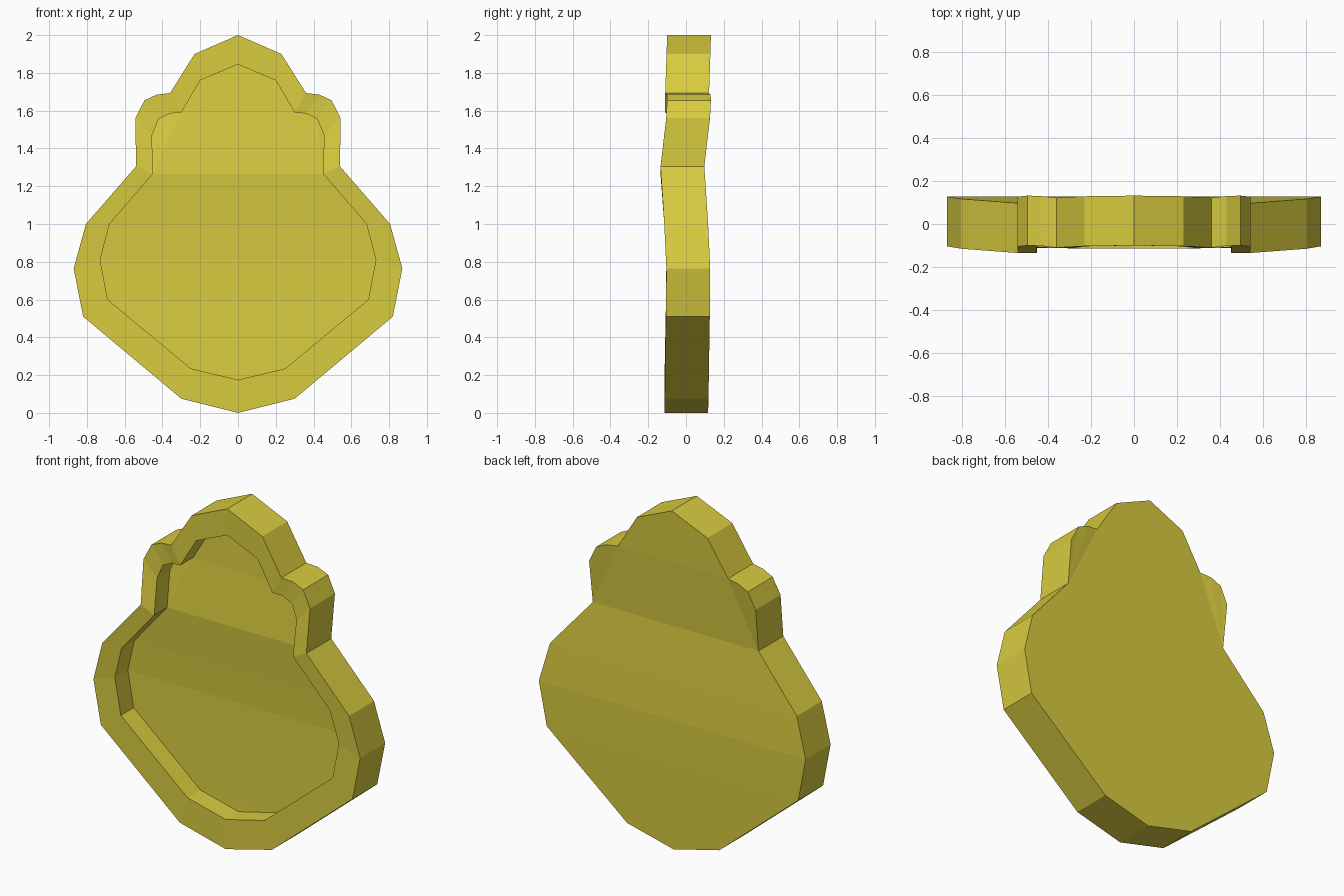
import bpy, bmesh

if "Cube" in bpy.data.objects:
    bpy.data.objects.remove(bpy.data.objects["Cube"])

# Right half of the silhouette, top to bottom: (x, z, front y)
outer = [(0, 2.0, -.10), (.23, 1.9, -.103), (.36, 1.693, -.11), (.43, 1.685, -.102),
         (.495, 1.655, -.10), (.543, 1.56, -.105), (.54, 1.305, -.135), (.805, 1.0, -.115),
         (.87, .765, -.104), (.82, .51, -.106), (.30, .075, -.113), (0, 0.0, -.115)]
# Matching inner edge of the rim: (x, z)
inner = [(0, 1.845), (.20, 1.76), (.30, 1.59), (.36, 1.585), (.42, 1.555), (.455, 1.47),
         (.452, 1.265), (.68, 1.0), (.73, .81), (.69, .60), (.25, .235), (0, .175)]
THICK, DEPTH = .232, .12
N = len(outer)

bm = bmesh.new()


def loop(points):
    """Closed loop of verts from half a profile, mirrored in x."""
    right = [bm.verts.new(p) for p in points]
    left = [bm.verts.new((-x, y, z)) for x, y, z in points[-2:0:-1]]
    return right + left


def bridge(a, b):
    n = len(a)
    for i in range(n):
        j = (i + 1) % n
        bm.faces.new((a[i], a[j], b[j], b[i]))


def cap(v):
    """Fill a loop with rows across the body and fans for the side lobes."""
    n = len(v)
    rows = [0, 1, 2, 6, 7, 8, 9, 10, N - 1]
    for a, b in zip(rows, rows[1:]):
        ring = [v[a], v[b], v[-b % n], v[-a % n]]
        bm.faces.new(list(dict.fromkeys(ring)))
    for i in range(2, 5):
        bm.faces.new((v[6], v[i], v[i + 1]))
        bm.faces.new((v[n - 6], v[n - i - 1], v[n - i]))


# Outer wall, rim, recess wall, recess floor and back
back = loop([(x, y + THICK, z) for x, z, y in outer])
front = loop([(x, y, z) for x, z, y in outer])
rim = loop([(x, o[2], z) for (x, z), o in zip(inner, outer)])
floor = loop([(x, o[2] + DEPTH, z) for (x, z), o in zip(inner, outer)])
bridge(back, front)
bridge(front, rim)
bridge(rim, floor)
cap(floor)
cap(back)
bmesh.ops.recalc_face_normals(bm, faces=bm.faces)

mesh = bpy.data.meshes.new("rimmed_plate")
bm.to_mesh(mesh)
bm.free()
plate = bpy.data.objects.new("rimmed_plate", mesh)
bpy.context.collection.objects.link(plate)

mat = bpy.data.materials.new("yellow")
mat.diffuse_color = (.69, .6, .05, 1)
mat.use_nodes = True
mat.node_tree.nodes["Principled BSDF"].inputs["Base Color"].default_value = mat.diffuse_color
mesh.materials.append(mat)
